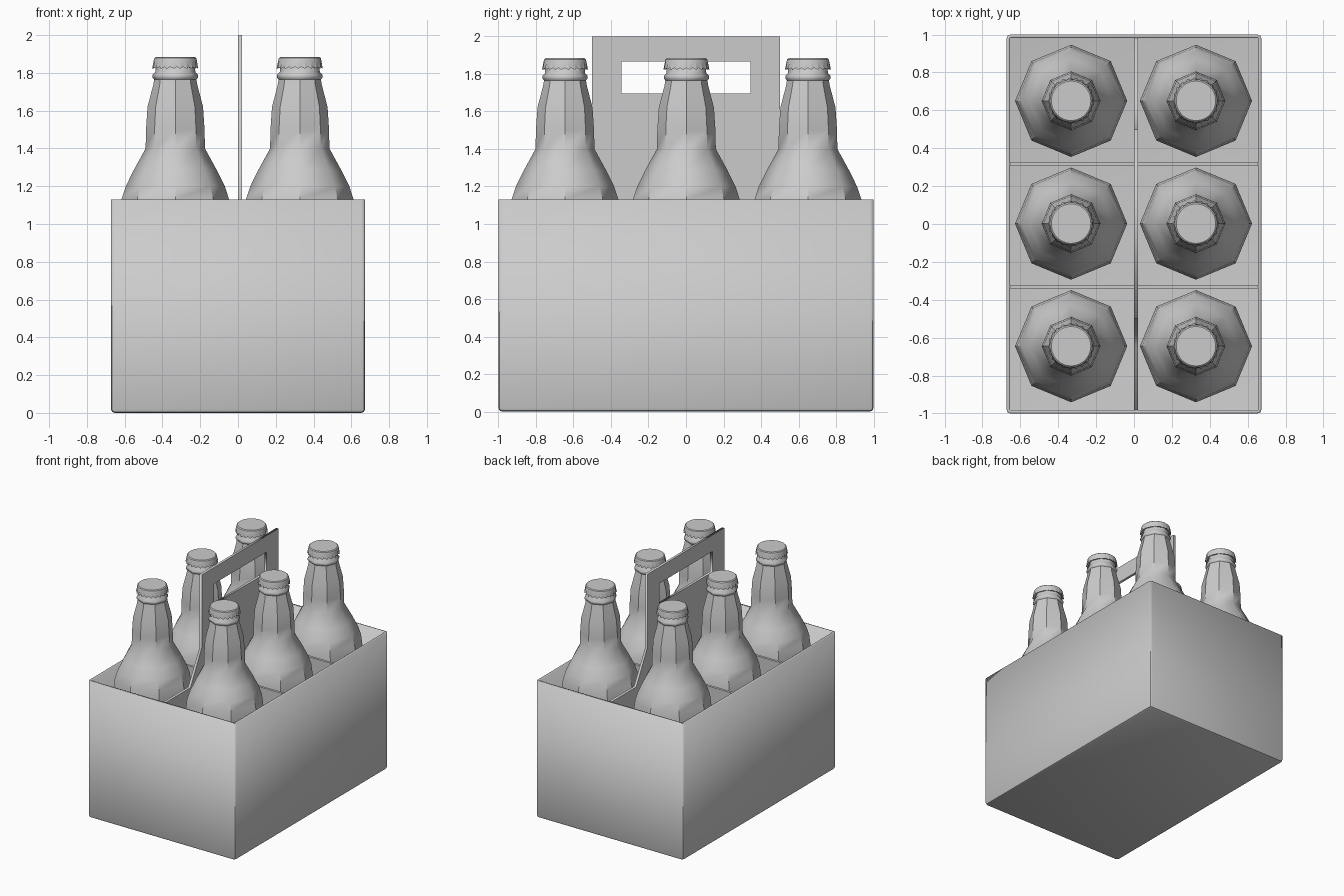
import bpy, bmesh
from math import sin, cos, pi, radians

if "Cube" in bpy.data.objects:
    bpy.data.objects.remove(bpy.data.objects["Cube"])


def link_mesh(name, bm):
    bmesh.ops.recalc_face_normals(bm, faces=bm.faces)
    me = bpy.data.meshes.new(name)
    bm.to_mesh(me)
    bm.free()
    ob = bpy.data.objects.new(name, me)
    bpy.context.collection.objects.link(ob)
    return ob


def smooth(ob, angle):
    bpy.ops.object.select_all(action='DESELECT')
    bpy.context.view_layer.objects.active = ob
    ob.select_set(True)
    bpy.ops.object.shade_smooth_by_angle(angle=radians(angle))


def skin(name, rings):
    """Close a stack of vertex rings into a solid."""
    bm = bmesh.new()
    loops = [[bm.verts.new(p) for p in ring] for ring in rings]
    n = len(loops[0])
    for a, b in zip(loops, loops[1:]):
        for i in range(n):
            j = (i + 1) % n
            bm.faces.new((a[i], a[j], b[j], b[i]))
    bm.faces.new(loops[0][::-1])
    bm.faces.new(loops[-1])
    return link_mesh(name, bm)


def circle(r, z, n):
    return [(r * cos(2 * pi * i / n), r * sin(2 * pi * i / n), z) for i in range(n)]


def slab(name, size, loc):
    bm = bmesh.new()
    bmesh.ops.create_cube(bm, size=1)
    bmesh.ops.scale(bm, vec=size, verts=bm.verts)
    bmesh.ops.translate(bm, vec=loc, verts=bm.verts)
    return link_mesh(name, bm)


# Open carton with slightly rounded edges and thin walls
H = 1.13
bm = bmesh.new()
bmesh.ops.create_cube(bm, size=1)
bmesh.ops.scale(bm, vec=(1.345, 2.0, H), verts=bm.verts)
bmesh.ops.translate(bm, vec=(0, 0, H / 2), verts=bm.verts)
bmesh.ops.delete(bm, geom=[f for f in bm.faces if f.normal.z > 0.5], context='FACES_ONLY')
bmesh.ops.bevel(bm, geom=[e for e in bm.edges if not e.is_boundary],
                offset=0.02, segments=2, profile=0.5, affect='EDGES')
bmesh.ops.recalc_face_normals(bm, faces=bm.faces)
if min(bm.faces, key=lambda f: f.calc_center_median().z).normal.z > 0:
    bmesh.ops.reverse_faces(bm, faces=bm.faces)
carton = link_mesh("carton", bm)
wall = carton.modifiers.new("wall", 'SOLIDIFY')
wall.thickness = 0.018
wall.offset = -1
smooth(carton, 40)

# Central divider rising into the carrying handle, with a hand slot
outline = [(-0.985, 0.015), (0.985, 0.015), (0.985, 1.125), (0.65, 1.125), (0.5, 1.4),
           (0.5, 2.0), (-0.5, 2.0), (-0.5, 1.4), (-0.65, 1.125), (-0.985, 1.125)]
slot = [(-0.343, 1.695), (-0.343, 1.865), (0.343, 1.865), (0.343, 1.695)]
cu = bpy.data.curves.new("handle_divider", 'CURVE')
cu.dimensions = '2D'
cu.fill_mode = 'BOTH'
cu.extrude = 0.01
for pts in (outline, slot):
    sp = cu.splines.new('POLY')
    sp.points.add(len(pts) - 1)
    for p, (y, z) in zip(sp.points, pts):
        p.co = (y, z, 0, 1)
    sp.use_cyclic_u = True
handle = bpy.data.objects.new("handle_divider", cu)
bpy.context.collection.objects.link(handle)
handle.rotation_euler = (pi / 2, 0, pi / 2)
handle.location.x = 0.01
bpy.ops.object.select_all(action='DESELECT')
bpy.context.view_layer.objects.active = handle
handle.select_set(True)
bpy.ops.object.convert(target='MESH')

# Cross dividers
for i, y in enumerate((-0.331, 0.317)):
    slab(f"cross_divider_{i + 1}", (1.32, 0.02, 1.11), (0, y, 0.57))

# Eight-sided bottle
profile = [(0.27, 0.02), (0.296, 0.05), (0.296, 1.04), (0.285, 1.13), (0.262, 1.2),
           (0.22, 1.285), (0.157, 1.4), (0.155, 1.5), (0.147, 1.62), (0.117, 1.735),
           (0.112, 1.765), (0.12, 1.775), (0.12, 1.79), (0.106, 1.805), (0.104, 1.86)]
bottle = skin("bottle_1", [circle(r, z, 8) for r, z in profile])
smooth(bottle, 41)

# Crimped cap: alternate lower points flare outwards
N = 42
skirt = [((0.123 if i % 2 else 0.113) * cos(2 * pi * i / N),
          (0.123 if i % 2 else 0.113) * sin(2 * pi * i / N),
          1.822 if i % 2 else 1.832) for i in range(N)]
cap = skin("cap_1", [circle(0.1, 1.835, N), skirt, circle(0.114, 1.866, N),
                     circle(0.111, 1.878, N), circle(0.104, 1.884, N)])
smooth(cap, 35)

# Repeat the bottle and cap in a two by three grid
spots = [(x, y) for x in (-0.332, 0.327) for y in (-0.645, 0.002, 0.65)]
for i, (x, y) in enumerate(spots, 1):
    for src, part in ((bottle, "bottle"), (cap, "cap")):
        ob = src
        if i > 1:
            ob = src.copy()
            ob.name = f"{part}_{i}"
            bpy.context.collection.objects.link(ob)
        ob.location = (x, y, 0)
